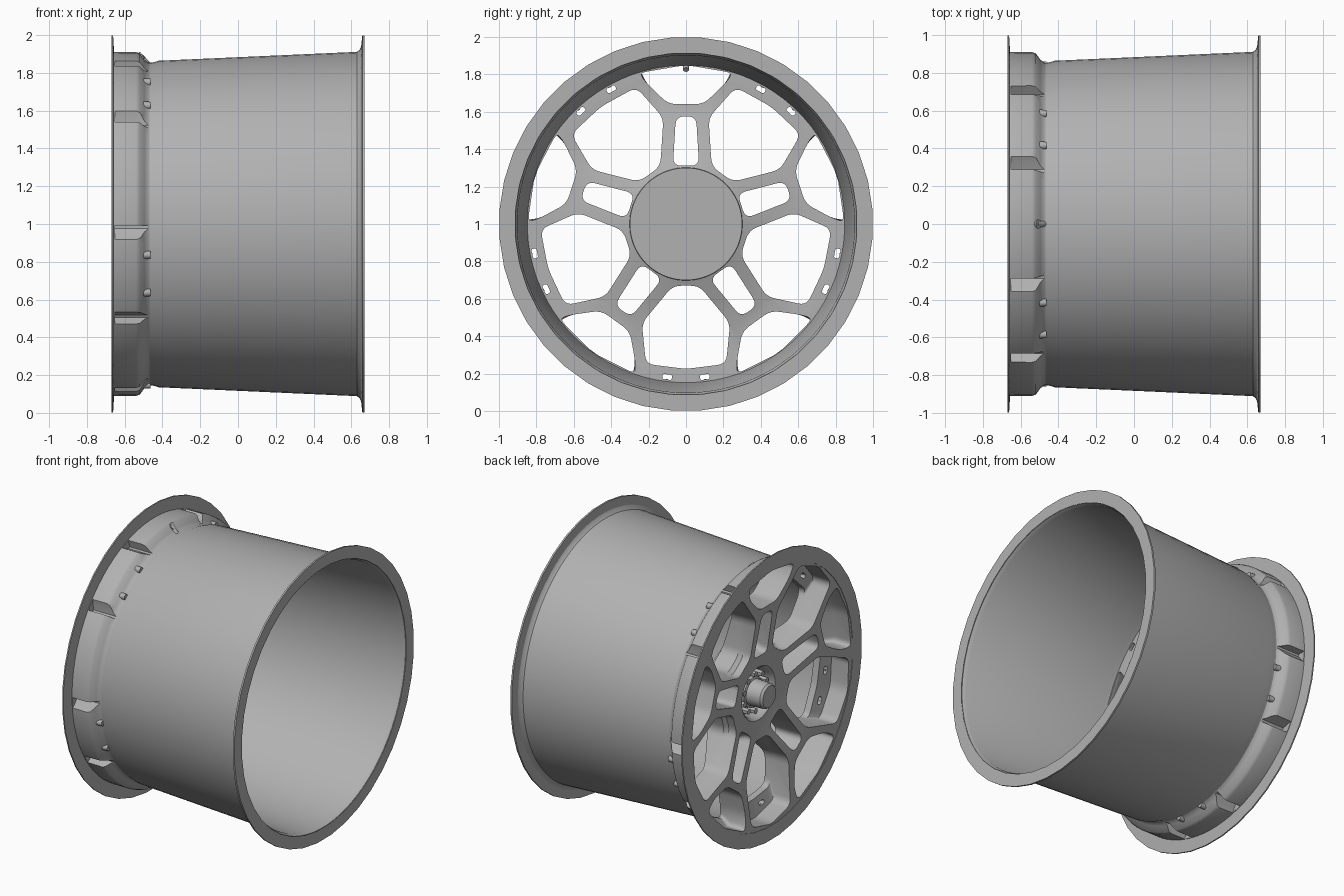
import bpy, bmesh, math
from mathutils import Vector, Matrix

if "Cube" in bpy.data.objects:
    bpy.data.objects.remove(bpy.data.objects["Cube"])

TAU = 2 * math.pi
SPOKES = [math.pi / 2 + i * TAU / 5 for i in range(5)]
GAPS = [a + TAU / 10 for a in SPOKES]
METAL = bpy.data.materials.new("dark_metal")
METAL.diffuse_color = (.44, .44, .44, 1)
METAL.use_nodes = True
METAL.node_tree.nodes["Principled BSDF"].inputs["Base Color"].default_value = METAL.diffuse_color


def place(x, u, r, ang):
    """Wheel coordinates: axial x, tangential u, radial r, at angle ang."""
    c, s = math.cos(ang), math.sin(ang)
    return Vector((x, r * c - u * s, 1 + r * s + u * c))


def finish(bm, name, angle=35):
    bmesh.ops.remove_doubles(bm, verts=bm.verts, dist=1e-5)
    bmesh.ops.recalc_face_normals(bm, faces=bm.faces)
    me = bpy.data.meshes.new(name)
    bm.to_mesh(me)
    bm.free()
    me.materials.append(METAL)
    ob = bpy.data.objects.new(name, me)
    bpy.context.collection.objects.link(ob)
    smooth(ob, angle)
    return ob


def smooth(ob, angle=35):
    bpy.ops.object.select_all(action='DESELECT')
    ob.select_set(True)
    bpy.context.view_layer.objects.active = ob
    bpy.ops.object.shade_smooth_by_angle(angle=math.radians(angle))


def lathe(name, profile, seg, closed=True):
    """Revolve (x, r) points around the wheel axis."""
    bm = bmesh.new()
    rings = []
    for x, r in profile:
        if r == 0:
            rings.append([bm.verts.new((x, 0, 1))] * seg)
        else:
            rings.append([bm.verts.new(place(x, 0, r, TAU * (i + .5) / seg)) for i in range(seg)])
    n = len(rings)
    for k in range(n if closed else n - 1):
        a, b = rings[k], rings[(k + 1) % n]
        for i in range(seg):
            j = (i + 1) % seg
            vs = list(dict.fromkeys((a[i], a[j], b[j], b[i])))
            if len(vs) > 2:
                bm.faces.new(vs)
    return finish(bm, name)


def rounded(half, d=.045, steps=5):
    """Mirror a half outline (u, r) and round its corners."""
    pts = half + [(-u, r) for u, r in reversed(half) if u > 0]
    pts = [Vector(p) for p in pts]
    out = []
    for i, p in enumerate(pts):
        a, b = pts[i - 1] - p, pts[(i + 1) % len(pts)] - p
        p0 = p + a.normalized() * min(d, a.length * .42)
        p1 = p + b.normalized() * min(d, b.length * .42)
        for k in range(steps + 1):
            t = k / steps
            out.append((1 - t) ** 2 * p0 + 2 * t * (1 - t) * p + t * t * p1)
    return out


def loft(bm, levels, ang):
    """Solid through outlines given as (x, points)."""
    rings = [[bm.verts.new(place(x, p.x, p.y, ang)) for p in pts] for x, pts in levels]
    n = len(rings[0])
    for a, b in zip(rings, rings[1:]):
        for i in range(n):
            bm.faces.new((a[i], a[(i + 1) % n], b[(i + 1) % n], b[i]))
    bm.faces.new(rings[0])
    bm.faces.new(rings[-1])


def rod(bm, p, q, r1, r2, seg):
    d = q - p
    m = Matrix.Translation((p + q) / 2) @ d.to_track_quat('Z', 'Y').to_matrix().to_4x4()
    bmesh.ops.create_cone(bm, cap_ends=True, segments=seg, radius1=r1, radius2=r2,
                          depth=d.length, matrix=m)


def cut(target, cutter):
    m = target.modifiers.new("cut", 'BOOLEAN')
    m.operation, m.solver, m.object = 'DIFFERENCE', 'EXACT', cutter
    bpy.context.view_layer.objects.active = target
    bpy.ops.object.modifier_apply(modifier=m.name)
    bpy.data.objects.remove(cutter)


# barrel shell
lathe("barrel", [(-.475, .853), (-.45, .856), (-.42, .865), (.63, .912), (.645, .925), (.655, .945),
                 (.666, .945), (.664, .915), (.64, .902), (-.42, .855), (-.475, .845)], 80)

# thin coarse flanges at both ends
lathe("front_flange", [(-.67, .9), (-.67, 1), (-.661, 1), (-.655, .9)], 40)
lathe("rear_flange", [(.67, .915), (.67, 1), (.658, 1), (.65, .925)], 40)

# dished face with hub recess and outer pocket wall
face = lathe("spoke_face", [
    (-.49, 0), (-.49, .155), (-.55, .17), (-.565, .185), (-.57, .23), (-.6, .4), (-.635, .6),
    (-.655, .8), (-.665, .88), (-.668, .91), (-.54, .911), (-.52, .904), (-.495, .87), (-.475, .855),
    (-.455, .85), (-.455, .8), (-.46, .72), (-.45, .6), (-.41, .45), (-.37, .33), (-.36, .302),
    (-.34, .3), (-.34, 0)], 80, closed=False)

# window cutters: outer windows, large windows and spoke slots
bm = bmesh.new()
outer_front = rounded([(0, .892), (.255, .85), (.215, .755), (.095, .64)])
outer_back = rounded([(0, .85), (.25, .808), (.214, .756), (.094, .641)])
large_front = rounded([(0, .892), (.215, .838), (.237, .53), (.075, .31)])
large_back = rounded([(0, .775), (.214, .748), (.236, .53), (.07, .33)])
slot_front = rounded([(.06, .59), (.075, .27)])
slot_back = rounded([(.054, .575), (.07, .312)])
for a in SPOKES:
    loft(bm, [(-.72, outer_front), (-.54, outer_front), (-.48, outer_back), (-.2, outer_back)], a)
    loft(bm, [(-.72, slot_front), (-.54, slot_front), (-.45, slot_back), (-.2, slot_back)], a)
for a in GAPS:
    loft(bm, [(-.72, large_front), (-.53, large_front), (-.505, large_back), (-.2, large_back)], a)
cut(face, finish(bm, "window_cutter"))

# grooves between the pockets (sloping towards the large ones), and slots in the ledges
bm = bmesh.new()
for a in SPOKES:
    for s in (-1, 1):
        g = a + s * math.radians(19.1)
        box = [Vector((s * u, r)) for u, r in
               ((-.008, .855), (.008, .855), (.045, .887), (.085, .93), (.085, .96), (-.012, .96))]
        loft(bm, [(-.652, box), (-.3, box)], g)
for a in GAPS:
    for s in (-1, 1):
        slot = rounded([(.026, .838), (.026, .81)], .012, 3)
        loft(bm, [(-.6, slot), (-.3, slot)], a + s * math.radians(7))
cut(face, finish(bm, "groove_cutter"))
smooth(face)

# small bosses outside, beside each ledge slot
bm = bmesh.new()
for a in GAPS:
    for s in (-1, 1):
        g = a + s * math.radians(7)
        rod(bm, place(-.51, 0, .857, g), place(-.462, 0, .857, g), .022, .02, 14)
finish(bm, "ledge_bosses")

# valve stem in the top window, flush outside
bm = bmesh.new()
rod(bm, place(-.522, 0, .88, SPOKES[0]), place(-.505, 0, .893, SPOKES[0]), .024, .024, 16)
rod(bm, place(-.52, 0, .885, SPOKES[0]), place(-.46, 0, .825, SPOKES[0]), .02, .016, 16)
finish(bm, "valve_stem")

# centre cap and wheel nuts
lathe("centre_cap", [(-.48, 0), (-.48, .105), (-.525, .105), (-.53, .09), (-.635, .086),
                     (-.65, .074), (-.653, 0)], 32, closed=False)
bm = bmesh.new()
for i in range(10):
    a = SPOKES[0] + i * TAU / 10
    rod(bm, place(-.48, 0, .13, a), place(-.545, 0, .13, a), .023, .02, 6)
finish(bm, "wheel_nuts")
